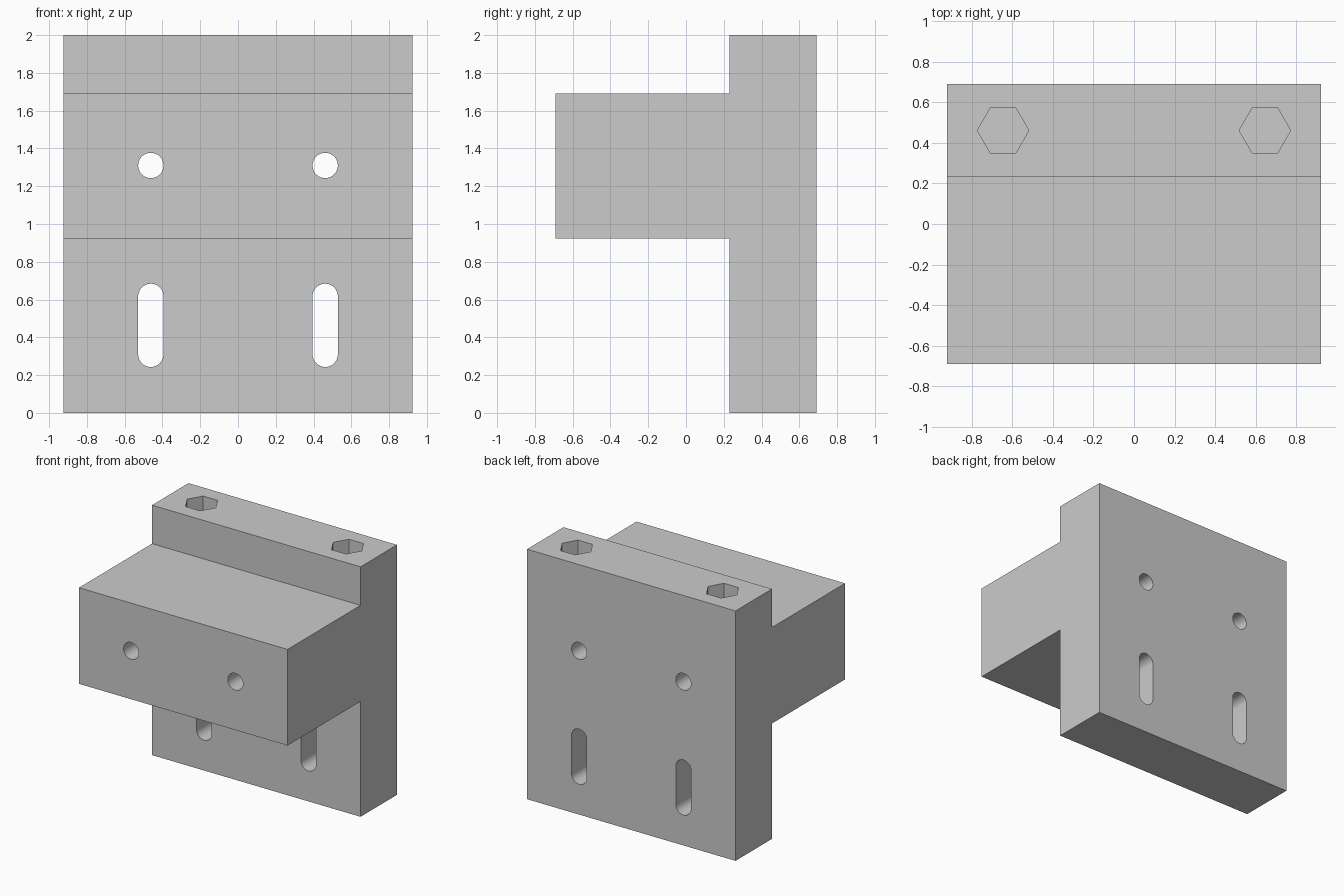
import bpy, bmesh, math
from mathutils import Vector

if "Cube" in bpy.data.objects:
    bpy.data.objects.remove(bpy.data.objects["Cube"])


def prism(name, points, direction):
    """Extrude a flat polygon along a direction into a closed solid."""
    bm = bmesh.new()
    face = bm.faces.new([bm.verts.new(p) for p in points])
    ext = bmesh.ops.extrude_face_region(bm, geom=[face])
    moved = [g for g in ext["geom"] if isinstance(g, bmesh.types.BMVert)]
    bmesh.ops.translate(bm, verts=moved, vec=Vector(direction))
    bmesh.ops.recalc_face_normals(bm, faces=bm.faces[:])
    mesh = bpy.data.meshes.new(name)
    bm.to_mesh(mesh)
    bm.free()
    obj = bpy.data.objects.new(name, mesh)
    bpy.context.collection.objects.link(obj)
    return obj


def slot(x, z_low, z_high, r, n=24):
    """Rounded slot outline in the XZ plane; a circle if both ends match."""
    same = z_low == z_high
    pts = []
    for z, start in ((z_high, 0), (z_low, math.pi)):
        for i in range(n if same else n + 1):
            a = start + math.pi * i / n
            pts.append((x + r * math.cos(a), -1, z + r * math.sin(a)))
    return pts


# Bracket body: upright plate with a thick shelf towards the front
W, BACK, STEP, FRONT = 0.923, 0.692, 0.231, -0.692
profile = [(BACK, 0), (BACK, 2), (STEP, 2), (STEP, 1.692),
           (FRONT, 1.692), (FRONT, 0.923), (STEP, 0.923), (STEP, 0)]
body = prism("bracket_body", [(-W, y, z) for y, z in profile], (2 * W, 0, 0))

# Cutters, repeated on both sides
cutters = []
for side in (-1, 1):
    x = side * 0.4615
    # Round bolt hole through shelf and plate
    cutters.append(prism("bolt_hole_cutter", slot(x, 1.31, 1.31, 0.067), (0, 2, 0)))
    # Adjustment slot through the lower plate
    cutters.append(prism("slot_cutter", slot(x, 0.31, 0.617, 0.067), (0, 2, 0)))
    # Hexagonal pocket sunk into the top edge
    hexagon = [(side * 0.646 + 0.127 * math.cos(i * math.pi / 3),
                0.4615 + 0.127 * math.sin(i * math.pi / 3), 2.1) for i in range(6)]
    cutters.append(prism("hex_pocket_cutter", hexagon, (0, 0, -0.41)))

# Apply the cuts
bpy.context.view_layer.objects.active = body
body.select_set(True)
for cutter in cutters:
    mod = body.modifiers.new("cut", "BOOLEAN")
    mod.operation = "DIFFERENCE"
    mod.solver = "EXACT"
    mod.object = cutter
    bpy.ops.object.modifier_apply(modifier=mod.name)
    bpy.data.objects.remove(cutter)

bpy.ops.object.shade_smooth_by_angle(angle=math.radians(30))
